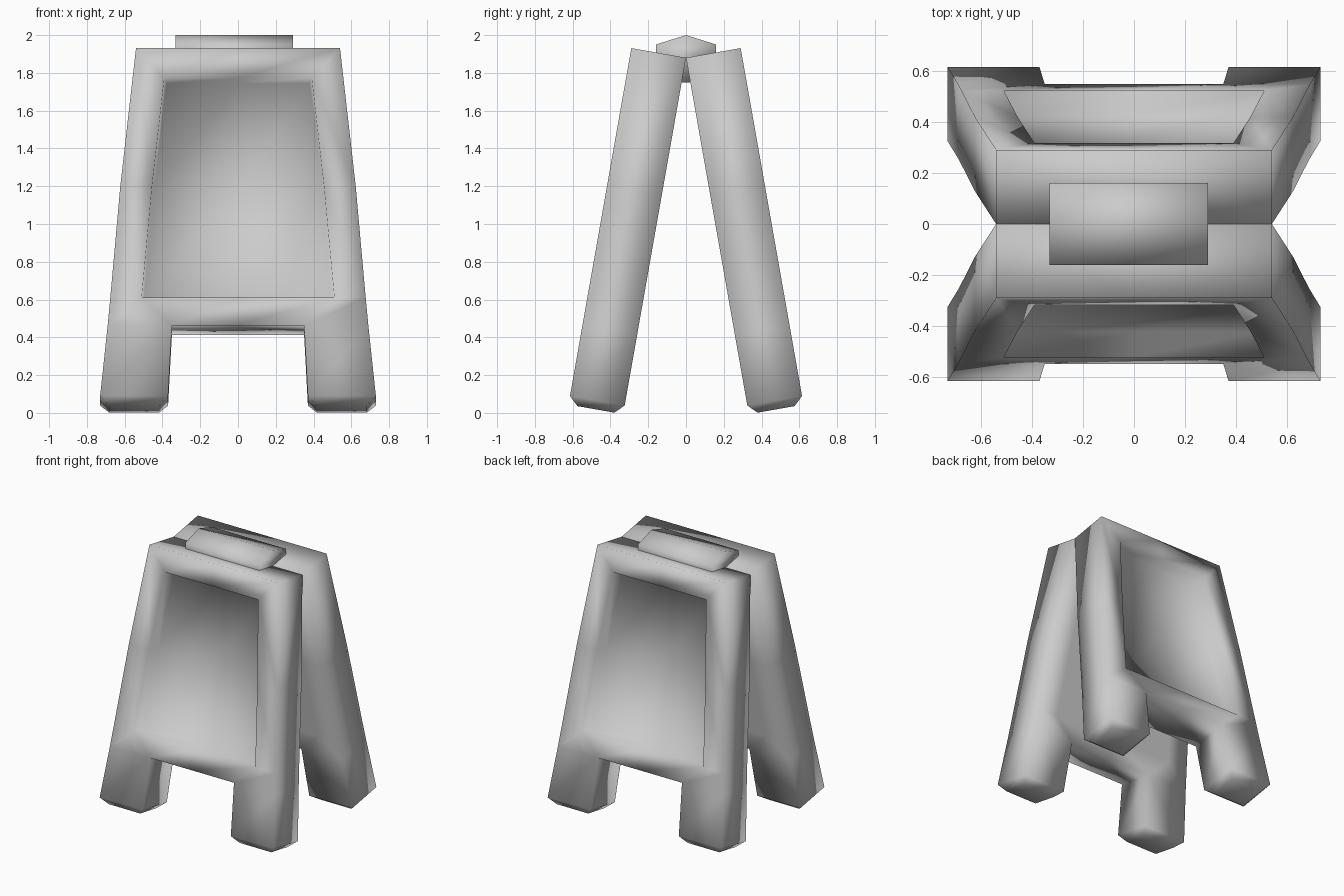
import bpy, bmesh, math
from mathutils import Matrix

if "Cube" in bpy.data.objects:
    bpy.data.objects.remove(bpy.data.objects["Cube"])

TILT = math.radians(10)
THICK = 0.294
RECESS = 0.10

# Half layout of the panel face: (x, distance down the panel)
OUTER = [(0.54, 0), (0.623, 0.74), (0.676, 1.34), (0.69, 1.49), (0.73, 1.87)]
INNER = [(0.39, 0.16), (0.455, 0.74), (0.51, 1.34)]
LEG = [(0.35, 1.49), (0.37, 1.87)]
FACES = [
    [(0, 0), OUTER[0], INNER[0], (0, 0.16)],            # top rail
    [OUTER[0], OUTER[1], INNER[1], INNER[0]],           # side rail
    [OUTER[1], OUTER[2], INNER[2], INNER[1]],
    [INNER[2], OUTER[2], OUTER[3], LEG[0]],             # lower corner
    [(0, 1.34), INNER[2], LEG[0], (0, 1.49)],           # bottom rail
    [LEG[0], OUTER[3], OUTER[4], LEG[1]],               # leg
    [(0, 0.16), INNER[0], INNER[1], (0, 0.74)],         # recessed board
    [(0, 0.74), INNER[1], INNER[2], (0, 1.34)],
]


def finish(name, bm):
    bmesh.ops.recalc_face_normals(bm, faces=bm.faces[:])
    mesh = bpy.data.meshes.new(name)
    for f in bm.faces:
        f.smooth = True
    bm.to_mesh(mesh)
    bm.free()
    obj = bpy.data.objects.new(name, mesh)
    bpy.context.collection.objects.link(obj)


def panel(name, turn):
    bm = bmesh.new()
    for side in (1, -1):
        for pts in FACES:
            vs = [bm.verts.new((side * x, -THICK, -s)) for x, s in pts]
            bm.faces.new(vs if side < 0 else vs[::-1])
    bmesh.ops.remove_doubles(bm, verts=bm.verts[:], dist=0.0005)
    # thickness
    ext = bmesh.ops.extrude_face_region(bm, geom=bm.faces[:], use_keep_orig=True)
    for v in ext["geom"]:
        if isinstance(v, bmesh.types.BMVert):
            v.co.y = 0
    bmesh.ops.recalc_face_normals(bm, faces=bm.faces[:])
    # sunken board in the outer face
    board = [f for f in bm.faces
             if all(abs(v.co.y + THICK) < 0.001 and -1.345 < v.co.z < -0.155
                    and abs(v.co.x) < 0.52 for v in f.verts)]
    bmesh.ops.inset_region(bm, faces=board, thickness=0.012, depth=-RECESS,
                           use_even_offset=True)
    # chamfered feet
    feet = [f for f in bm.faces if all(v.co.z < -1.86 for v in f.verts)]
    bmesh.ops.inset_region(bm, faces=feet, thickness=0.048, depth=0.046,
                           use_even_offset=True)
    # lean the panel about the top hinge line
    bm.transform(Matrix.Rotation(turn, 4, 'Z')
                 @ Matrix.Translation((0, 0, 1.88))
                 @ Matrix.Rotation(-TILT, 4, 'X'))
    finish(name, bm)


panel("front_panel", 0)
panel("back_panel", math.pi)

# Ridge handle joining the panels
bm = bmesh.new()
profile = [(0, 2.0), (0.16, 1.95), (0.16, 1.87), (0.02, 1.75),
           (-0.02, 1.75), (-0.16, 1.87), (-0.16, 1.95)]
cap = bm.faces.new([bm.verts.new((-0.33, y, z)) for y, z in profile])
ext = bmesh.ops.extrude_face_region(bm, geom=[cap], use_keep_orig=True)
for v in ext["geom"]:
    if isinstance(v, bmesh.types.BMVert):
        v.co.x = 0.29
finish("top_handle", bm)
